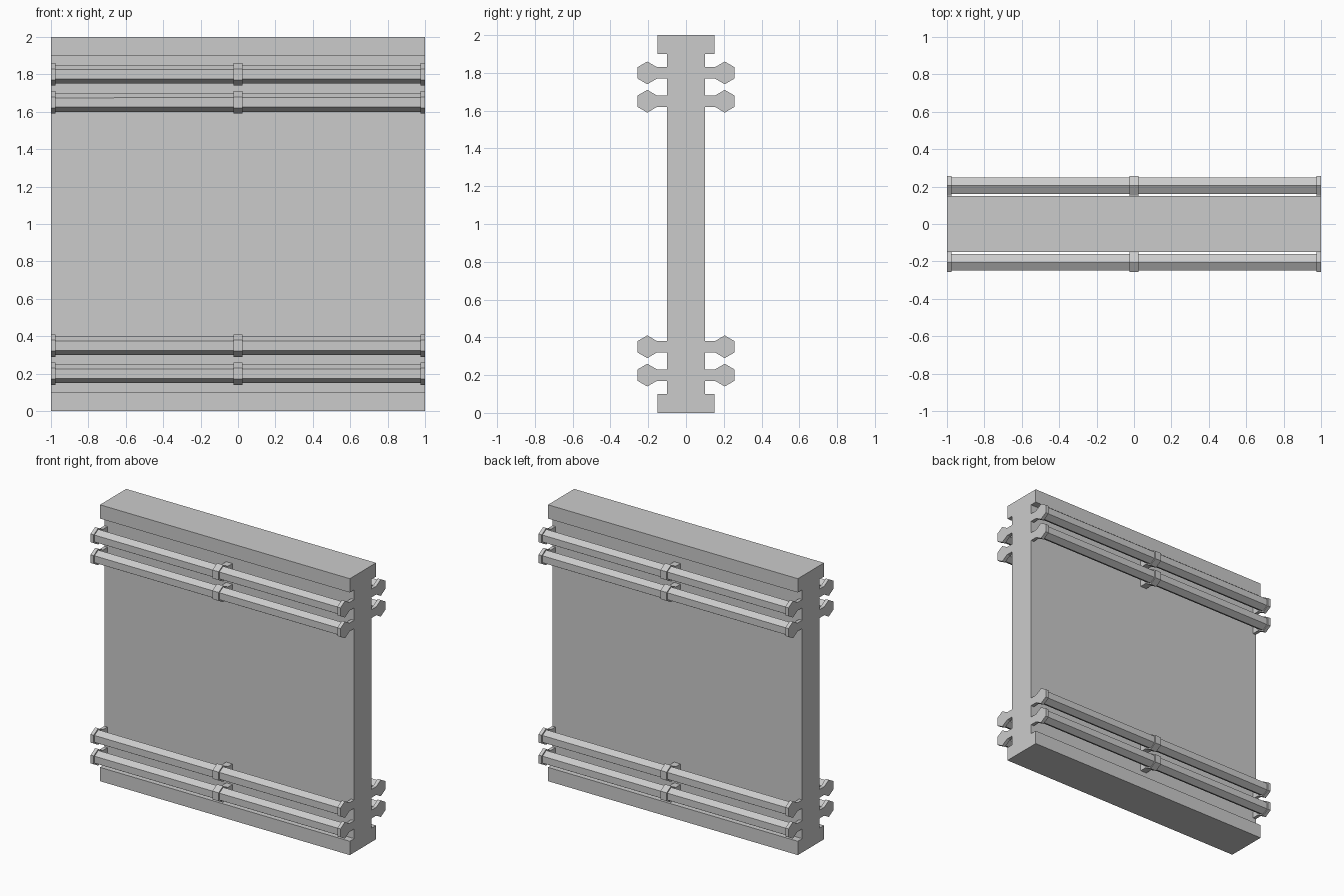
import bpy
import bmesh
from math import pi
from mathutils import Matrix, Vector

default = bpy.data.objects.get("Cube")
if default:
    bpy.data.objects.remove(default, do_unlink=True)

grey = bpy.data.materials.new("plain grey")
grey.use_nodes = True
grey.diffuse_color = (0.6, 0.6, 0.6, 1)
grey.node_tree.nodes["Principled BSDF"].inputs["Base Color"].default_value = (0.6, 0.6, 0.6, 1)


def finish(name, bm):
    bmesh.ops.recalc_face_normals(bm, faces=bm.faces)
    mesh = bpy.data.meshes.new(name)
    bm.to_mesh(mesh)
    bm.free()
    mesh.materials.append(grey)
    obj = bpy.data.objects.new(name, mesh)
    bpy.context.scene.collection.objects.link(obj)


def hex_bar(name, x, y, z, radius, length):
    """Six-sided bar along x, with an edge pointing up."""
    bm = bmesh.new()
    turn = Matrix.Translation((x, y, z)) @ Matrix.Rotation(pi / 2, 4, "Y")
    bmesh.ops.create_cone(bm, cap_ends=True, segments=6, radius1=radius,
                          radius2=radius, depth=length, matrix=turn @ Matrix.Rotation(pi / 2, 4, "Z")
                          @ Matrix.Rotation(pi / 2, 4, "Z"))
    # Make sure a corner, not a flat, is at the top
    if max(v.co.z for v in bm.verts) - z < radius * 0.95:
        bmesh.ops.rotate(bm, verts=bm.verts, cent=(x, y, z),
                         matrix=Matrix.Rotation(pi / 6, 3, "X"))
    finish(name, bm)


def box(name, centre, size):
    bm = bmesh.new()
    bmesh.ops.create_cube(bm, size=1, matrix=Matrix.Translation(centre)
                          @ Matrix.Diagonal((*size, 1)))
    finish(name, bm)


# Wall panel: I-shaped profile swept along x
quarter = [(0.15, 0), (0.15, 0.1), (0.1, 0.1)]
side = quarter + [(y, 2 - z) for y, z in reversed(quarter)]
outline = side + [(-y, z) for y, z in reversed(side)]
bm = bmesh.new()
profile = bm.faces.new([bm.verts.new((-1, y, z)) for y, z in outline])
swept = bmesh.ops.extrude_face_region(bm, geom=[profile], use_keep_orig=True)
bmesh.ops.translate(bm, vec=Vector((2, 0, 0)),
                    verts=[v for v in swept["geom"] if isinstance(v, bmesh.types.BMVert)])
finish("wall_panel", bm)

# Pipes on both faces, each with collars and wall brackets
collars = {"right": (-0.9875, 0.025), "middle": (0, 0.05), "left": (0.9875, 0.025)}
heights = {"lowest": 0.2, "low": 0.35, "high": 1.65, "highest": 1.8}
for face, sign in (("front", -1), ("back", 1)):
    for level, z in heights.items():
        tag = f"{face}_{level}"
        hex_bar(f"{tag}_pipe", 0, sign * 0.205, z, 0.05, 1.99)
        for place, (x, width) in collars.items():
            hex_bar(f"{tag}_{place}_collar", x, sign * 0.205, z, 0.06, width)
            box(f"{tag}_{place}_bracket", (x, sign * 0.13, z), (width, 0.08, 0.06))
